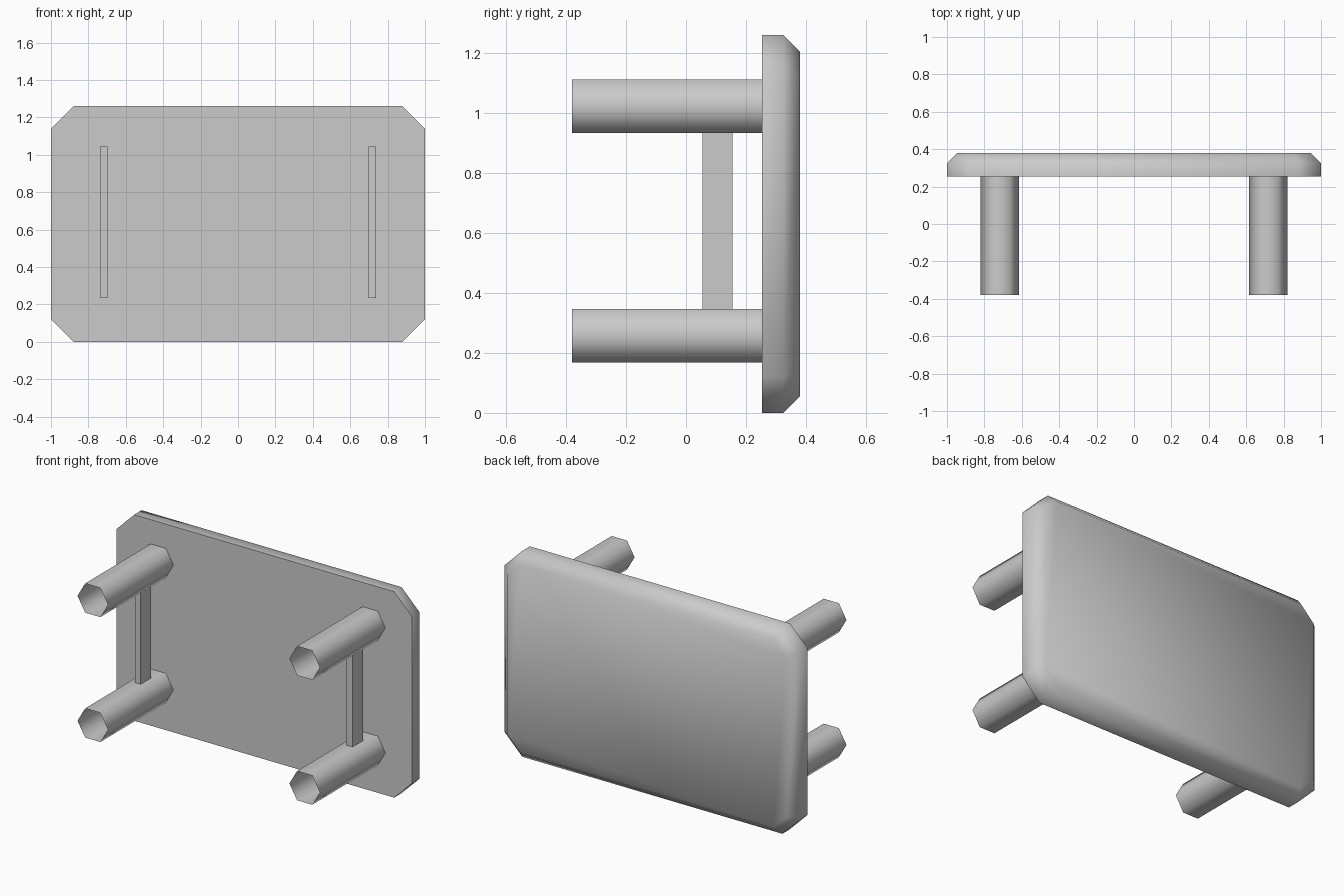
import bpy, bmesh
from math import cos, sin, pi, radians, tan

cube = bpy.data.objects.get("Cube")
if cube:
    bpy.data.objects.remove(cube)

grey = bpy.data.materials.new("plain_grey")
grey.use_nodes = True
grey.diffuse_color = (0.6, 0.6, 0.6, 1)
grey.node_tree.nodes["Principled BSDF"].inputs["Base Color"].default_value = (0.6, 0.6, 0.6, 1)


def loft(name, rings, caps=True, smooth=True):
    """Bridge matching rings of points, optionally closing both ends."""
    bm = bmesh.new()
    loops = [[bm.verts.new(p) for p in ring] for ring in rings]
    n = len(loops[0])
    for a, b in zip(loops, loops[1:]):
        for i in range(n):
            j = (i + 1) % n
            bm.faces.new((a[i], a[j], b[j], b[i]))
    if caps:
        bm.faces.new(loops[0][::-1])
        bm.faces.new(loops[-1])
    else:
        # Open tube: wind the walls so they face outward
        bmesh.ops.reverse_faces(bm, faces=bm.faces[:])
    if caps:
        bmesh.ops.recalc_face_normals(bm, faces=bm.faces[:])
    mesh = bpy.data.meshes.new(name)
    bm.to_mesh(mesh)
    bm.free()
    mesh.materials.append(grey)
    obj = bpy.data.objects.new(name, mesh)
    bpy.context.collection.objects.link(obj)
    if smooth:
        bpy.ops.object.select_all(action='DESELECT')
        obj.select_set(True)
        bpy.context.view_layer.objects.active = obj
        bpy.ops.object.shade_smooth_by_angle(angle=radians(65))
    return obj


def octagon(y, inset):
    """Rectangle with cut corners in the xz plane, inset evenly."""
    w, h, mid = 1 - inset, 0.63 - inset, 0.63
    c = 0.12 - inset * (2 - 2 * tan(pi / 8)) / 2
    corners = [(w, h - c), (w - c, h), (c - w, h), (-w, h - c),
               (-w, c - h), (c - w, -h), (w - c, -h), (w, c - h)]
    return [(x, y, mid + z) for x, z in corners]


def hexagon(x, y, z, r=0.103):
    return [(x + r * cos(i * pi / 3), y, z + r * sin(i * pi / 3)) for i in range(6)]


def rectangle(x, z):
    return [(x - 0.02, 0.055, z), (x + 0.02, 0.055, z),
            (x + 0.02, 0.155, z), (x - 0.02, 0.155, z)]


# Table top, chamfered around its outer face
loft("table_top", [octagon(0.253, 0), octagon(0.325, 0), octagon(0.38, 0.055)])

for side, x in (("left", 0.717), ("right", -0.717)):
    # Hollow six-sided legs
    for level, z in (("lower", 0.258), ("upper", 1.022)):
        loft(f"{side}_{level}_leg", [hexagon(x, -0.38, z), hexagon(x, 0.253, z)],
             caps=False)
    # Brace joining the two legs
    loft(f"{side}_brace", [rectangle(x, 0.235), rectangle(x, 1.045)], smooth=False)
